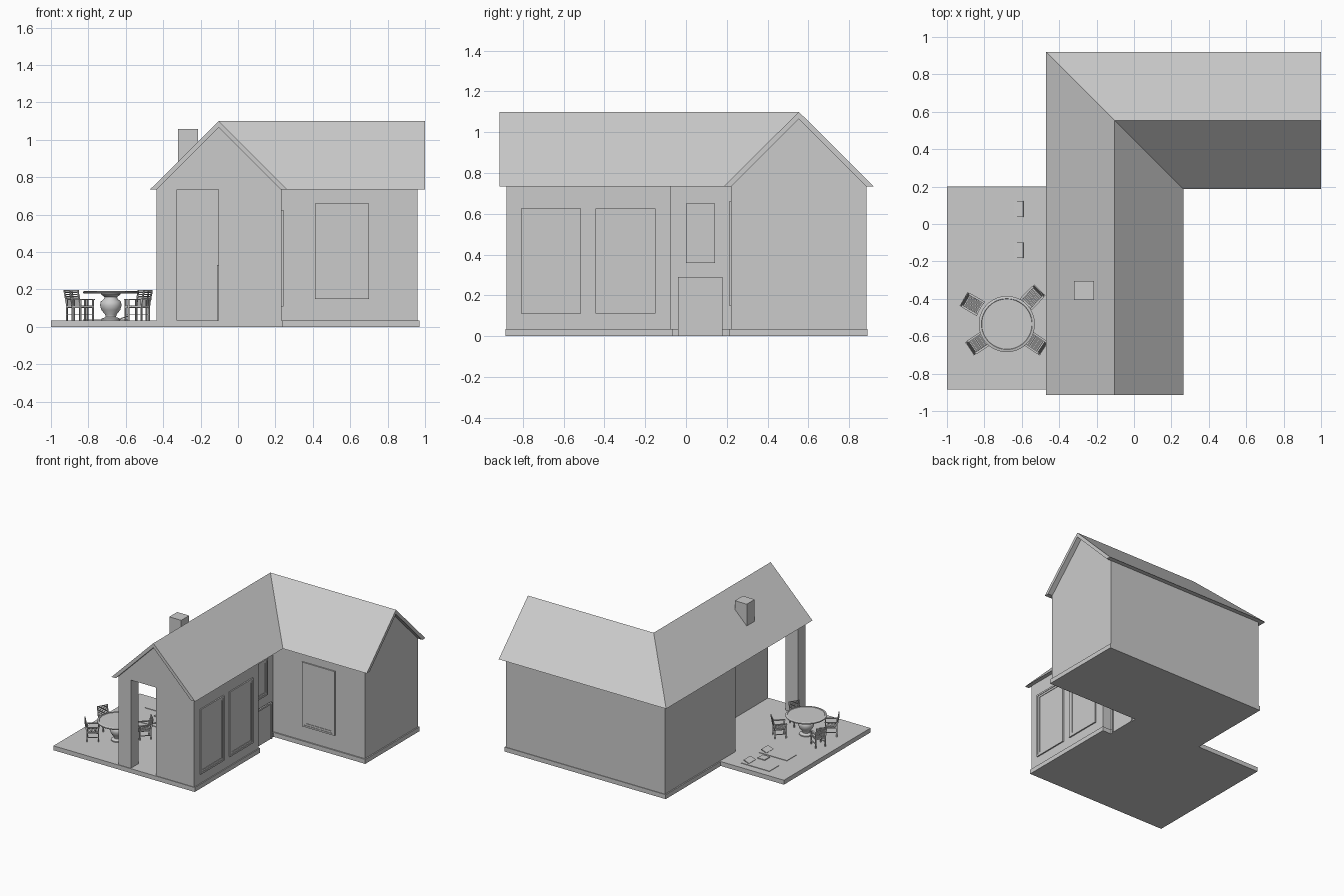
import bpy, bmesh, math
from mathutils import Matrix, Vector

if "Cube" in bpy.data.objects:
    bpy.data.objects.remove(bpy.data.objects["Cube"])


def add_object(name, bm, matrix=None):
    bmesh.ops.recalc_face_normals(bm, faces=bm.faces)
    me = bpy.data.meshes.new(name)
    bm.to_mesh(me)
    bm.free()
    ob = bpy.data.objects.new(name, me)
    bpy.context.collection.objects.link(ob)
    if matrix:
        ob.matrix_world = matrix
    return ob


def boxes(name, items, matrix=None):
    """One object from (x0, x1, y0, y1, z0, z1) boxes."""
    bm = bmesh.new()
    for x0, x1, y0, y1, z0, z1 in items:
        m = Matrix.Translation(((x0 + x1) / 2, (y0 + y1) / 2, (z0 + z1) / 2))
        m = m @ Matrix.Diagonal((x1 - x0, y1 - y0, z1 - z0, 1))
        bmesh.ops.create_cube(bm, size=1, matrix=m)
    return add_object(name, bm, matrix)


def footprint(name, pts, z0, z1):
    bm = bmesh.new()
    face = bm.faces.new([bm.verts.new((x, y, z0)) for x, y in pts])
    geo = bmesh.ops.extrude_face_region(bm, geom=[face])['geom']
    bmesh.ops.translate(bm, vec=(0, 0, z1 - z0),
                        verts=[g for g in geo if isinstance(g, bmesh.types.BMVert)])
    return add_object(name, bm)


def ridge_sweep(name, profile, y_front, x_end):
    """Sweep an (offset, z) profile along the L-shaped ridge with a mitre."""
    bm = bmesh.new()
    rows = [[bm.verts.new((RX + s, y_front, z)) for s, z in profile],
            [bm.verts.new((RX + s, RY - s, z)) for s, z in profile],
            [bm.verts.new((x_end, RY - s, z)) for s, z in profile]]
    n = len(profile)
    for a, b in zip(rows, rows[1:]):
        for i in range(n):
            j = (i + 1) % n
            bm.faces.new((a[i], a[j], b[j], b[i]))
    bm.faces.new(rows[0])
    bm.faces.new(rows[-1])
    return add_object(name, bm)


def lathe(name, profile, loc, steps=32):
    bm = bmesh.new()
    vs = [bm.verts.new((r, 0, z)) for r, z in profile]
    es = [bm.edges.new(p) for p in zip(vs, vs[1:])]
    bmesh.ops.spin(bm, geom=vs + es, axis=(0, 0, 1), cent=(0, 0, 0),
                   angle=math.tau, steps=steps)
    bmesh.ops.remove_doubles(bm, verts=bm.verts, dist=1e-5)
    ob = add_object(name, bm, Matrix.Translation(loc))
    bpy.ops.object.select_all(action='DESELECT')
    ob.select_set(True)
    bpy.context.view_layer.objects.active = ob
    bpy.ops.object.shade_smooth_by_angle(angle=math.radians(40))
    return ob


def ring(u0, u1, v0, v1, w, d, sill=True):
    out = [(u0, u0 + w, -d, 0.002, v0, v1), (u1 - w, u1, -d, 0.002, v0, v1),
           (u0 + w, u1 - w, -d, 0.002, v1 - w, v1)]
    return out + ([(u0 + w, u1 - w, -d, 0.002, v0, v0 + w)] if sill else [])


def opening(name, matrix, u0, u1, v0, v1, door=False):
    """Stepped frame with a pane, local front is -y."""
    a, b = 0.013, 0.028
    items = ring(u0, u1, v0, v1, a, 0.01, not door)
    if door:
        items.append((u0 + a, u1 - a, -0.004, 0.002, v0, v1 - a))
    else:
        items += ring(u0 + a, u1 - a, v0 + a, v1 - a, b - a, 0.006)
        items.append((u0 + b, u1 - b, -0.002, 0.002, v0 + b, v1 - b))
    return boxes(name, items, matrix)


RX, RY, EAVE, TOP, FLOOR = -0.103, 0.553, 0.735, 1.10, 0.035

# Plinth with terrace
footprint("plinth_and_terrace",
          [(-1, -0.885), (0.24, -0.885), (0.24, -0.065), (0.165, -0.065), (0.165, 0.21),
           (0.97, 0.21), (0.97, 0.89), (-0.445, 0.89), (-0.445, 0.2), (-1, 0.2)], 0, FLOOR)

# Walls, with covered porch on the left and an entrance recess on the right
footprint("walls",
          [(-0.103, -0.88), (0.232, -0.88), (0.232, -0.075), (0.155, -0.075), (0.155, 0.22),
           (0.96, 0.22), (0.96, 0.885), (-0.435, 0.885), (-0.435, 0), (-0.103, 0)],
          FLOOR, EAVE)
boxes("porch_pillar", [(-0.435, -0.325, -0.88, -0.785, FLOOR, EAVE)])

# Gables and roof
ridge_sweep("gables", [(-0.332, EAVE), (0, 1.066), (0.332, EAVE)], -0.88, 0.96)
ridge_sweep("roof", [(-0.367, EAVE), (0, TOP), (0.367, EAVE), (0.33, EAVE),
                     (0, 1.065), (-0.33, EAVE)], -0.915, 1.0)
boxes("chimney", [(-0.32, -0.215, -0.405, -0.305, 0.84, 1.057)])

# Windows and doors
def facing_x(x):
    return Matrix.Translation((x, 0, 0)) @ Matrix.Rotation(math.pi / 2, 4, 'Z')

opening("side_window_1", facing_x(0.232), -0.81, -0.515, 0.11, 0.625)
opening("side_window_2", facing_x(0.232), -0.443, -0.15, 0.11, 0.625)
opening("entrance_window", facing_x(0.155), 0.0, 0.143, 0.36, 0.65)
opening("entrance_door", facing_x(0.165), -0.04, 0.18, 0.0, 0.29, door=True)
opening("wing_window", Matrix.Translation((0, 0.22, 0)), 0.413, 0.70, 0.15, 0.66)
opening("porch_door",
        Matrix.Translation((-0.103, 0, 0)) @ Matrix.Rotation(-math.pi / 2, 4, 'Z'),
        0.1, 0.32, FLOOR, 0.33, door=True)

# Round table
TABLE = Vector((-0.68, -0.535, FLOOR))
lathe("table_pedestal", [(0, 0), (0.05, 0), (0.05, 0.008), (0.028, 0.018), (0.03, 0.03),
                         (0.05, 0.055), (0.058, 0.08), (0.054, 0.1), (0.036, 0.115),
                         (0.034, 0.125), (0.052, 0.138), (0.052, 0.145), (0, 0.145)], TABLE)
lathe("table_top", [(0, 0.144), (0.146, 0.144), (0.15, 0.148), (0.15, 0.154), (0.136, 0.157),
                    (0.134, 0.154), (0, 0.154)], TABLE, 48)

# Garden chair: legs, slatted seat, arms and leaning slatted back (faces +y)
W, D = 0.042, 0.045
parts = []
for s in (-1, 1):
    x0, x1 = sorted((s * W, s * (W - 0.008)))
    parts += [(x0, x1, D - 0.008, D, 0, 0.11), (x0, x1, -D, -D + 0.008, 0, 0.11),
              (x0 - 0.002, x1 + 0.002, -D, D + 0.003, 0.108, 0.114),
              (x0, x1, -D, D, 0.068, 0.076), (x0, x1, -D, D, 0.03, 0.034)]
for y in (-D, D - 0.006):
    parts.append((-W, W, y, y + 0.006, 0.066, 0.076))
for i in range(9):
    y = -D + 0.004 + i * 0.0095
    parts.append((-W + 0.004, W - 0.004, y, y + 0.0075, 0.075, 0.08))
for i in range(8):
    z, y = 0.085 + i * 0.01, -D - 0.002 * i
    parts.append((-W + 0.004, W - 0.004, y, y + 0.005, z, z + 0.006))
    for s in (-1, 1):
        x0, x1 = sorted((s * W, s * (W - 0.007)))
        parts.append((x0, x1, y - 0.001, y + 0.006, z - 0.005, z + 0.007))

chair = None
for k, (cx, cy) in enumerate([(-0.86, -0.43), (-0.545, -0.395),
                              (-0.83, -0.635), (-0.53, -0.635)]):
    ang = math.atan2(TABLE.y - cy, TABLE.x - cx) - math.pi / 2
    m = Matrix.Translation((cx, cy, FLOOR)) @ Matrix.Rotation(ang, 4, 'Z')
    if chair is None:
        chair = boxes("garden_chair_1", parts, m)
    else:
        ob = bpy.data.objects.new(f"garden_chair_{k + 1}", chair.data)
        bpy.context.collection.objects.link(ob)
        ob.matrix_world = m

# Sun loungers with headrests, low side table between them
for k, y in enumerate((0.08, -0.14)):
    boxes(f"lounger_{k + 1}", [(-0.83, -0.583, y - 0.06, y + 0.06, FLOOR, FLOOR + 0.004)])
    rest = boxes(f"lounger_headrest_{k + 1}",
                 [(-0.025, 0.025, -0.042, 0.042, -0.003, 0.003)],
                 Matrix.Translation((-0.615, y, FLOOR + 0.013)) @ Matrix.Rotation(-0.35, 4, 'Y'))
boxes("side_table", [(-0.695, -0.632, -0.06, 0.005, FLOOR, FLOOR + 0.006)])
